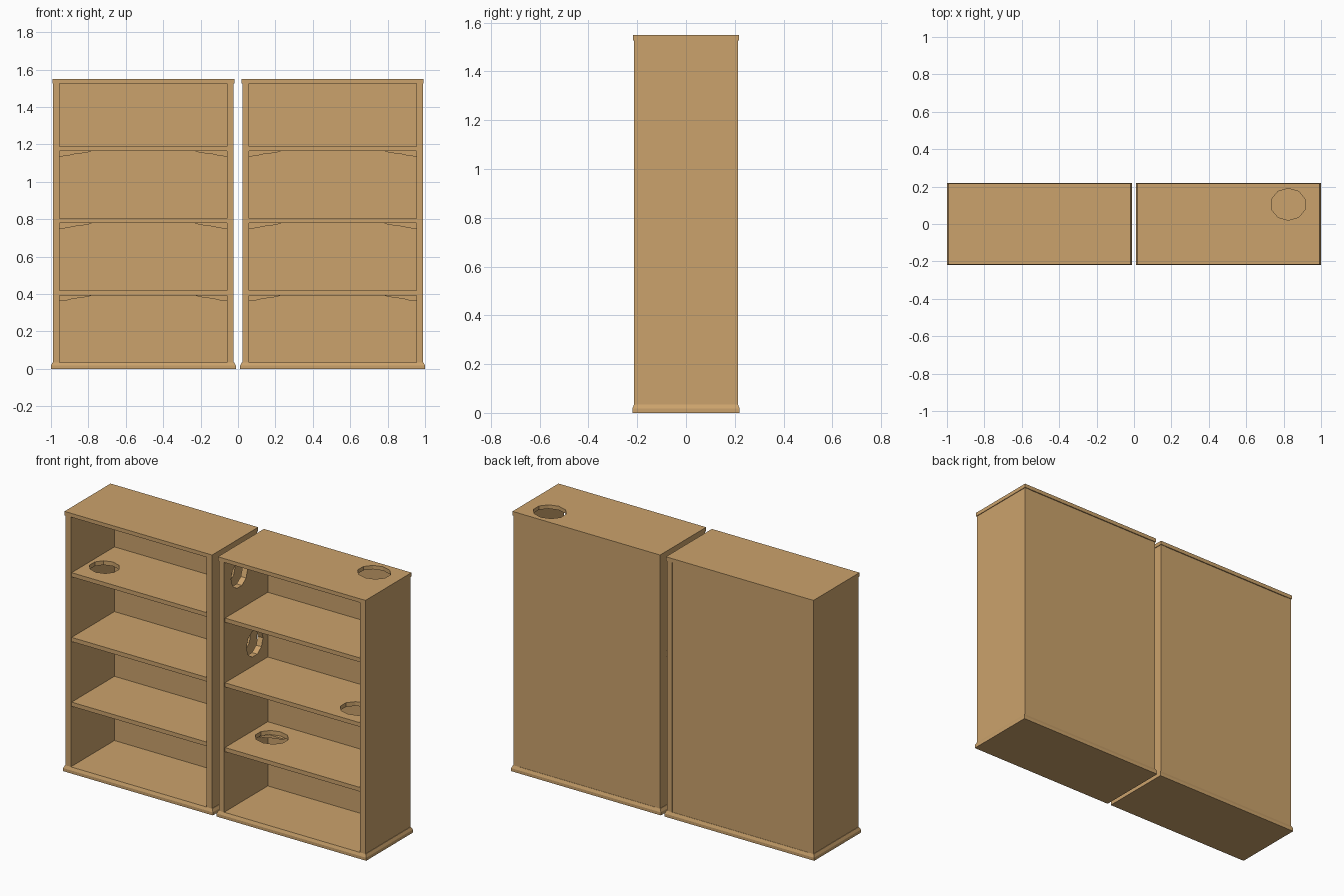
import bpy, bmesh, math
from mathutils import Matrix, Vector

if "Cube" in bpy.data.objects:
    bpy.data.objects.remove(bpy.data.objects["Cube"])

wood = bpy.data.materials.new("light wood")
wood.diffuse_color = (0.60, 0.365, 0.15, 1)
wood.use_nodes = True
wood.node_tree.nodes["Principled BSDF"].inputs["Base Color"].default_value = wood.diffuse_color


def finish(name, bm):
    bmesh.ops.recalc_face_normals(bm, faces=bm.faces)
    me = bpy.data.meshes.new(name)
    bm.to_mesh(me)
    bm.free()
    me.materials.append(wood)
    ob = bpy.data.objects.new(name, me)
    bpy.context.collection.objects.link(ob)
    return ob


def box(name, x0, x1, y0, y1, z0, z1):
    bm = bmesh.new()
    c = Vector(((x0 + x1) / 2, (y0 + y1) / 2, (z0 + z1) / 2))
    bmesh.ops.create_cube(bm, size=1, matrix=Matrix.Translation(c)
                          @ Matrix.Diagonal((x1 - x0, y1 - y0, z1 - z0, 1)))
    return finish(name, bm)


def cut_hole(ob, centre, axis, ra, rb):
    """Cut a ten-sided oval hole through a panel along z or x."""
    bm = bmesh.new()
    rot = Matrix.Rotation(math.pi / 2, 4, 'Y') if axis == 'X' else Matrix()
    bmesh.ops.create_cone(bm, cap_ends=True, segments=10, radius1=1, radius2=1, depth=0.1,
                          matrix=Matrix.Translation(centre) @ rot @ Matrix.Diagonal((ra, rb, 1, 1)))
    cutter = finish("hole_cutter", bm)
    cutter.hide_render = True
    m = ob.modifiers.new("hole", 'BOOLEAN')
    m.operation, m.solver, m.object = 'DIFFERENCE', 'EXACT', cutter
    dg = bpy.context.evaluated_depsgraph_get()
    me = bpy.data.meshes.new_from_object(ob.evaluated_get(dg))
    ob.modifiers.clear()
    ob.data = me
    bpy.data.objects.remove(cutter)


def plinth(name, cx):
    """Base slab with a chamfered upper edge."""
    bm = bmesh.new()
    rings = []
    for hx, hy, z in ((0.494, 0.22, 0), (0.494, 0.22, 0.018), (0.486, 0.213, 0.035)):
        rings.append([bm.verts.new((cx + sx * hx, sy * hy, z))
                      for sx, sy in ((-1, -1), (1, -1), (1, 1), (-1, 1))])
    for a, b in zip(rings, rings[1:]):
        for i in range(4):
            j = (i + 1) % 4
            bm.faces.new((a[i], a[j], b[j], b[i]))
    bm.faces.new(rings[0][::-1])
    bm.faces.new(rings[-1])
    return finish(name, bm)


def bracket(name, cx, side, y, z):
    """Shallow curved support under a shelf, growing from the side wall."""
    prof = [(0.448, 0), (0.448, -0.03), (0.405, -0.026), (0.375, -0.018),
            (0.325, -0.012), (0.295, -0.007), (0.275, 0)]
    bm = bmesh.new()
    f = bm.faces.new([bm.verts.new((cx + side * a, y - 0.01, z + b)) for a, b in prof])
    r = bmesh.ops.extrude_face_region(bm, geom=[f])
    bmesh.ops.translate(bm, vec=(0, 0.02, 0),
                        verts=[v for v in r["geom"] if isinstance(v, bmesh.types.BMVert)])
    return finish(name, bm)


shelf_tops = (0.418, 0.804, 1.19)
wall_holes = ((-0.07, 1.40), (0.075, 0.935))
# openings in horizontal panels: (case, level) -> x, y, radii
panel_holes = {("left", 2): (-0.85, -0.045, 0.085, 0.08),
               ("right", 0): (0.19, 0.047, 0.095, 0.085),
               ("right", 1): (0.83, -0.066, 0.095, 0.085),
               ("right", 3): (0.825, 0.105, 0.095, 0.085)}

for case, cx in (("left", -0.506), ("right", 0.506)):
    plinth(case + "_plinth", cx)
    # side walls; the two facing walls share the pass-through holes
    for side, label in ((-1, "left"), (1, "right")):
        xa, xb = sorted((cx + side * 0.448, cx + side * 0.483))
        wall = box(f"{case}_case_{label}_wall", xa, xb, -0.213, 0.213, 0.03, 1.54)
        if side * cx < 0:
            for y, z in wall_holes:
                cut_hole(wall, Vector(((xa + xb) / 2, y, z)), 'X', 0.08, 0.078)
    # back panel
    box(case + "_back_panel", cx - 0.45, cx + 0.45, 0.198, 0.211, 0.03, 1.53)
    # shelves and top
    panels = [box(f"{case}_shelf_{i}", cx - 0.449, cx + 0.449, -0.205, 0.199, t - 0.025, t)
              for i, t in enumerate(shelf_tops)]
    box(case + "_top_rail", cx - 0.449, cx + 0.449, -0.213, -0.195, 1.525, 1.536)
    panels.append(box(case + "_top", cx - 0.487, cx + 0.487, -0.217, 0.217, 1.527, 1.55))
    for i, p in enumerate(panels):
        if (case, i) in panel_holes:
            x, y, ra, rb = panel_holes[case, i]
            z = (shelf_tops + (1.55,))[i] - 0.012
            cut_hole(p, Vector((x, y, z)), 'Z', ra, rb)
    # shelf brackets
    for t in shelf_tops:
        for side in (-1, 1):
            for y in (-0.12, 0.12):
                bracket(case + "_shelf_bracket", cx, side, y, t - 0.025)
